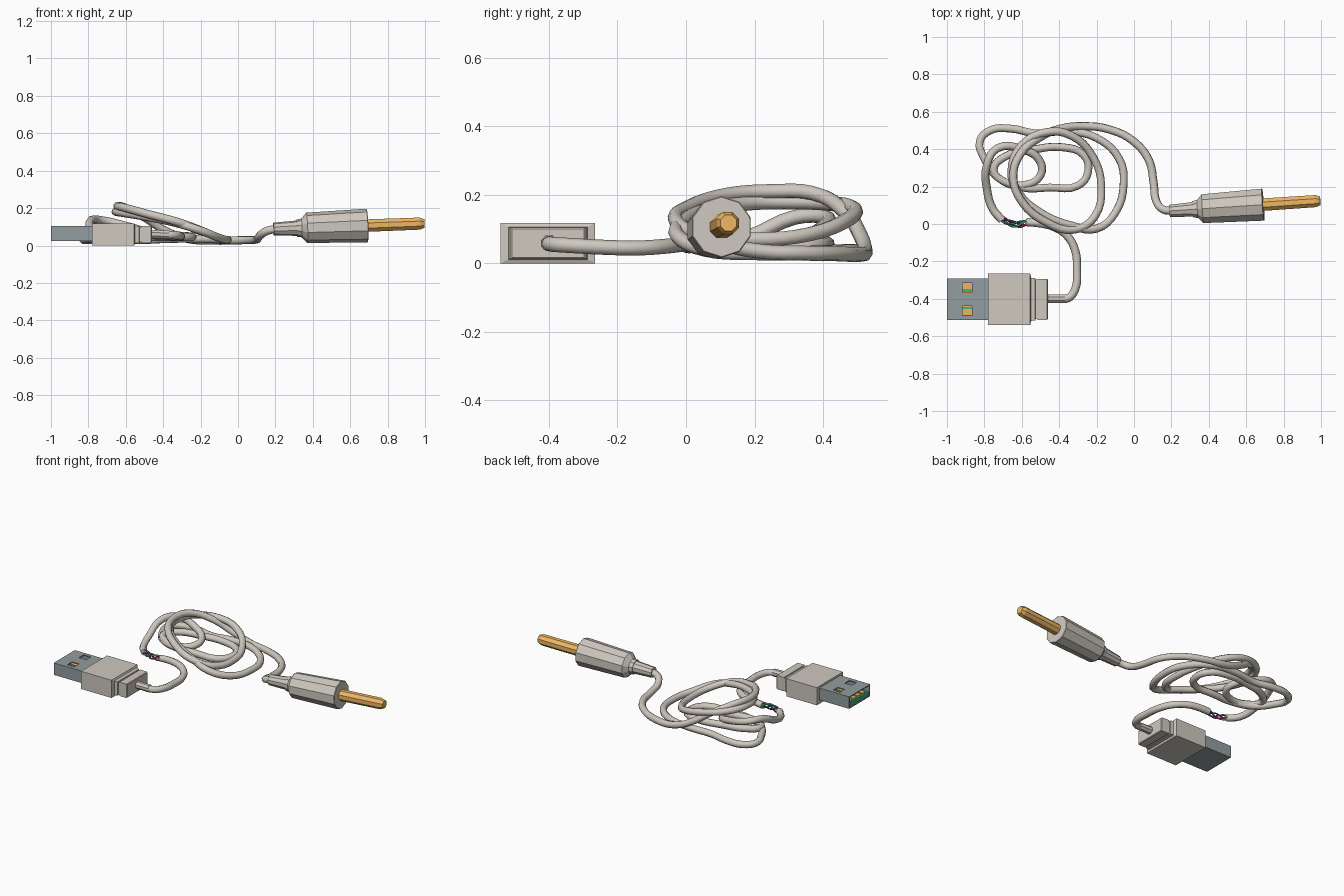
import bpy, bmesh, math
from mathutils import Vector

if "Cube" in bpy.data.objects:
    bpy.data.objects.remove(bpy.data.objects["Cube"])


def mat(name, rgb):
    m = bpy.data.materials.new(name)
    m.diffuse_color = (*rgb, 1)
    m.use_nodes = True
    m.node_tree.nodes["Principled BSDF"].inputs["Base Color"].default_value = m.diffuse_color
    return m


PLASTIC = mat("plastic", (0.62, 0.58, 0.52))
STEEL = mat("steel", (0.29, 0.34, 0.35))
GOLD = mat("gold", (0.85, 0.47, 0.13))
GREEN = mat("green", (0.06, 0.45, 0.22))
WIRES = {"green": GREEN, "red": mat("red", (0.6, 0.02, 0.10)),
         "violet": mat("violet", (0.18, 0.08, 0.45)), "dark": mat("dark", (0.03, 0.25, 0.14))}


def loft(name, rings, material):
    """Skin equal-length point rings and cap both ends."""
    bm = bmesh.new()
    vs = [[bm.verts.new(p) for p in r] for r in rings]
    n = len(vs[0])
    for a, b in zip(vs, vs[1:]):
        for i in range(n):
            j = (i + 1) % n
            bm.faces.new((a[i], a[j], b[j], b[i]))
    bm.faces.new(vs[0][::-1])
    bm.faces.new(vs[-1])
    bmesh.ops.recalc_face_normals(bm, faces=bm.faces)
    me = bpy.data.meshes.new(name)
    bm.to_mesh(me)
    bm.free()
    ob = bpy.data.objects.new(name, me)
    bpy.context.collection.objects.link(ob)
    me.materials.append(material)
    return ob


def rect_loft(name, sections, yc, zc, material):
    """Sections are (x, half width, half height)."""
    return loft(name, [[(x, yc + sy * hy, zc + sz * hz)
                        for sy, sz in ((-1, -1), (1, -1), (1, 1), (-1, 1))]
                       for x, hy, hz in sections], material)


def lathe(name, profile, start, axis, sides, material):
    """Profile is (distance along axis, radius)."""
    q = Vector(axis).to_track_quat('X', 'Z')
    rings = []
    for d, r in profile:
        rings.append([Vector(start) + q @ Vector((d, r * math.cos(t), r * math.sin(t)))
                      for t in (2 * math.pi * (i + 0.5) / sides for i in range(sides))])
    return loft(name, rings, material)


def tube(name, pts, radius, material, res=4, bevel=2):
    """Round cable through the given points."""
    cu = bpy.data.curves.new(name, 'CURVE')
    cu.dimensions = '3D'
    cu.bevel_depth, cu.bevel_resolution = radius, bevel
    cu.resolution_u, cu.use_fill_caps = res, True
    s = cu.splines.new('BEZIER')
    s.bezier_points.add(len(pts) - 1)
    for bp, p in zip(s.bezier_points, pts):
        bp.co = p
        bp.handle_left_type = bp.handle_right_type = 'AUTO'
    s.use_smooth = True
    cu.materials.append(material)
    ob = bpy.data.objects.new(name, cu)
    bpy.context.collection.objects.link(ob)
    bpy.ops.object.select_all(action='DESELECT')
    ob.select_set(True)
    bpy.context.view_layer.objects.active = ob
    bpy.ops.object.convert(target='MESH')
    return bpy.context.object


# flat plug: moulded grip with chamfer, lip, groove and end block
YC = -0.403
rect_loft("plug_grip", [(-0.78, .138, .059), (-0.555, .138, .059), (-0.550, .115, .047),
                        (-0.528, .113, .046), (-0.526, .106, .041), (-0.517, .106, .041),
                        (-0.517, .110, .046), (-0.465, .109, .046), (-0.461, .105, .042)],
          YC, 0.059, PLASTIC)

# hollow metal shell with two windows on top
shell = rect_loft("plug_shell", [(-0.77, .111, .04), (-1, .111, .04),
                                 (-1, .101, .033), (-0.79, .101, .033)], YC, 0.065, STEEL)
for i, y in enumerate((-0.34, -0.463)):
    cut = rect_loft(f"window_cutter_{i}", [(-0.918, .025, .03), (-0.865, .025, .03)], y, 0.11, STEEL)
    cut.hide_render = True
    cut.hide_set(True)
    m = shell.modifiers.new("window", 'BOOLEAN')
    m.object, m.solver = cut, 'EXACT'

# tongue and contacts inside the shell
rect_loft("plug_tongue", [(-0.995, .1, .013), (-0.785, .1, .013)], YC, 0.046, GREEN)
for i, y in enumerate((-0.332, -0.38, -0.427, -0.471)):
    rect_loft(f"contact_{i}", [(-0.985, .016, .002), (-0.8, .016, .002)], y, 0.061, GOLD)

# cable from the flat plug up to the frayed spot
lathe("plug_strain_relief", [(0, .025), (.10, .024)], (-0.47, -0.4, 0.06), (1, 0, -0.02), 8, PLASTIC)
tube("short_cable", [(-.40, -.40, .058), (-.35, -.395, .056), (-.315, -.35, .053), (-.305, -.24, .047),
                     (-.315, -.14, .045), (-.36, -.06, .05), (-.43, -.015, .055), (-.50, .003, .055),
                     (-.575, .01, .05)], 0.022, PLASTIC)

# long tangled cable: clockwise small, medium and outer loops, then two big tilted ones
left_loops = [(-.705, .02, .05), (-.755, .08, .05), (-.785, .18, .075), (-.785, .32, .135), (-.73, .405, .135),
              (-.60, .40, .105), (-.505, .34, .075), (-.50, .26, .06), (-.58, .21, .05), (-.69, .225, .05),
              (-.75, .29, .055), (-.69, .36, .06), (-.55, .395, .06), (-.38, .41, .055), (-.27, .37, .05),
              (-.245, .28, .045), (-.30, .205, .045), (-.45, .195, .045), (-.60, .195, .045), (-.73, .25, .04),
              (-.80, .35, .035), (-.825, .44, .03), (-.77, .50, .028), (-.66, .51, .028), (-.53, .485, .028)]
big_loops = [(-.36, .495, .035), (-.20, .46, .035), (-.08, .35, .03), (-.055, .22, .03), (-.10, .06, .04),
             (-.20, -.025, .08), (-.33, -.01, .12), (-.50, .06, .155), (-.62, .17, .175), (-.655, .28, .18),
             (-.60, .42, .175), (-.47, .49, .16), (-.34, .475, .13), (-.22, .36, .085), (-.175, .20, .07),
             (-.21, .04, .085), (-.32, -.03, .125), (-.47, .01, .165)]
tail = [(-.60, .12, .20), (-.645, .25, .21), (-.61, .37, .205), (-.50, .465, .15), (-.39, .51, .08),
        (-.27, .523, .035), (-.13, .505, .026), (0, .44, .028), (.08, .34, .03), (.105, .22, .035),
        (.12, .12, .055), (.155, .078, .078), (.21, .071, .09)]
tube("long_cable", left_loops + big_loops + tail, 0.022, PLASTIC)

# bare twisted wires bridging the fray
for k, (label, m) in enumerate(WIRES.items()):
    pts = []
    for i in range(10):
        t = i / 9
        a = 2 * math.pi * (k / 4 + 0.9 * t)
        pts.append((-.56 - .165 * t, .012 + .03 * t * t - .02 * math.sin(math.pi * t) + .014 * math.cos(a),
                    .05 + .014 * math.sin(a)))
    tube(f"wire_{label}", pts, 0.006, m, res=2, bevel=0)

# round jack: collar and faceted sleeve, then gold pin
START, END = Vector((.19, .07, .088)), Vector((.996, .124, .118))
AXIS = END - START
L = AXIS.length
lathe("jack_sleeve", [(0, .034), (.125, .041), (.125, .046), (.15, .05), (.178, .081), (.50, .090), (.503, .087)],
      START, AXIS, 10, PLASTIC)
lathe("jack_pin", [(.48, .036), (L - .025, .035), (L, .025)], START, AXIS, 8, GOLD)
